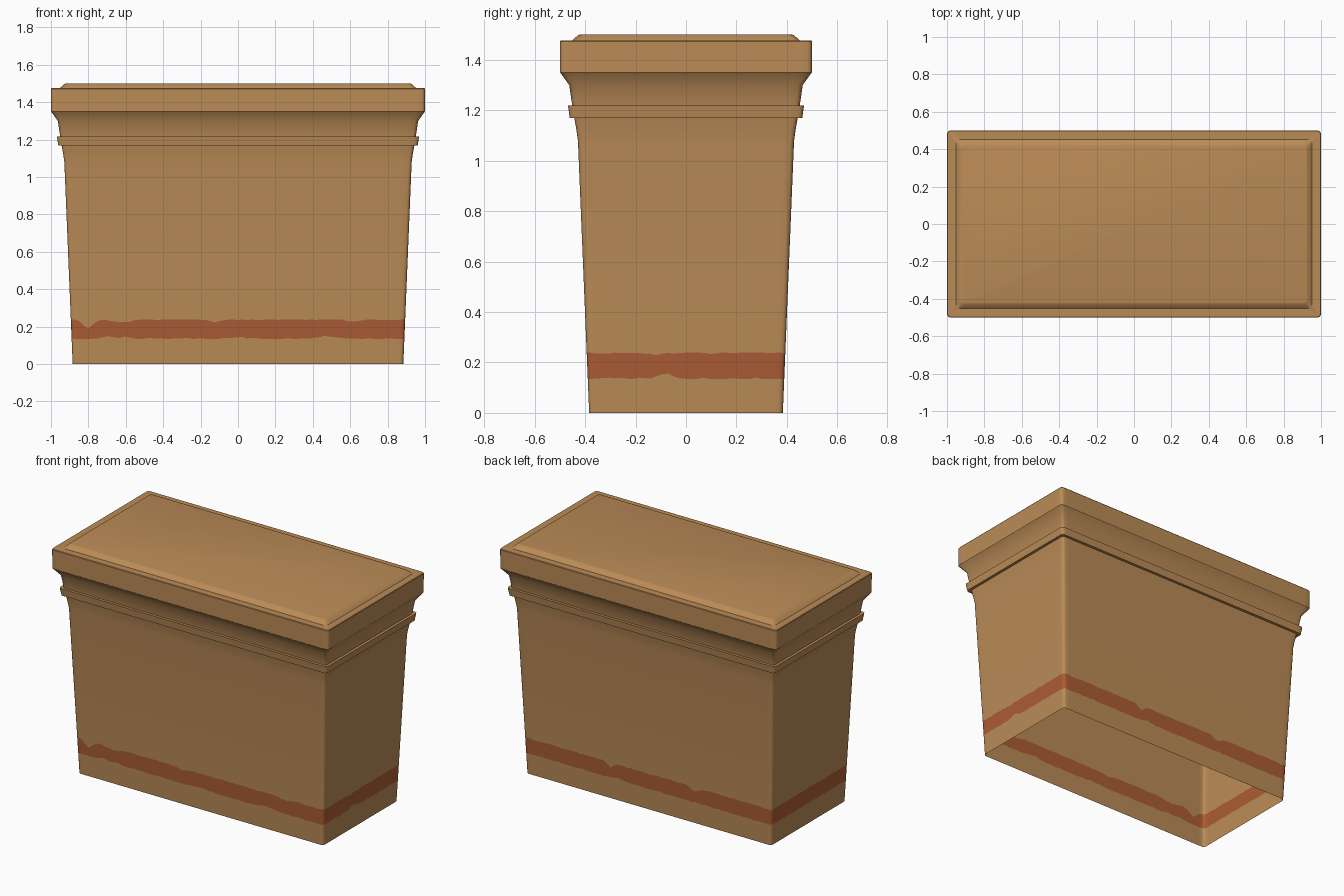
import bpy, bmesh, math, random
from mathutils import Vector

if "Cube" in bpy.data.objects:
    bpy.data.objects.remove(bpy.data.objects["Cube"])

random.seed(4)

def material(name, rgb):
    m = bpy.data.materials.new(name)
    m.diffuse_color = (*rgb, 1)
    m.use_nodes = True
    m.node_tree.nodes["Principled BSDF"].inputs["Base Color"].default_value = m.diffuse_color
    return m

clay = material("tan_clay", (0.50, 0.262, 0.095))
rust = material("rust_paint", (0.41, 0.108, 0.036))

R = 0.018  # corner radius

def outline(nx=72, ny=32):
    """Points round the rounded rectangle: (side, fraction along) or corner angle."""
    pts = []
    for side in range(4):
        n = nx if side % 2 == 0 else ny
        pts += [("side", side, i / n) for i in range(1, n)]
        pts += [("corner", side, a / 3 * math.pi / 2) for a in range(4)]
    return pts

PTS = outline()

def place(p, h):
    """x, y of an outline point for a ring whose half depth is h."""
    kind, side, t = p
    ix, iy = h + 0.5 - R, h - R
    cs = [(-ix, -iy), (ix, -iy), (ix, iy), (-ix, iy)]
    if kind == "side":
        a, b = Vector(cs[side]), Vector(cs[(side + 1) % 4])
        ang = (side - 1) * math.pi / 2
        q = a.lerp(b, t)
    else:
        q = Vector(cs[(side + 1) % 4])
        ang = (side - 1) * math.pi / 2 + t
    return q.x + R * math.cos(ang), q.y + R * math.sin(ang)

def build(name, rings, cap=False, painted=None):
    """Skin rings; each ring is a function of point index giving (half depth, z)."""
    bm = bmesh.new()
    loops = []
    for ring in rings:
        row = []
        for i, p in enumerate(PTS):
            h, z = ring(i)
            row.append(bm.verts.new((*place(p, h), z)))
        loops.append(row)
    n = len(PTS)
    for k, (a, b) in enumerate(zip(loops, loops[1:])):
        for i in range(n):
            j = (i + 1) % n
            f = bm.faces.new((a[i], a[j], b[j], b[i]))
            f.material_index = 1 if k == painted else 0
    if cap:
        bm.faces.new(loops[-1])
    me = bpy.data.meshes.new(name)
    bm.to_mesh(me)
    bm.free()
    me.materials.append(clay)
    me.materials.append(rust)
    ob = bpy.data.objects.new(name, me)
    bpy.context.collection.objects.link(ob)
    bpy.context.view_layer.objects.active = ob
    ob.select_set(True)
    bpy.ops.object.shade_smooth_by_angle(angle=math.radians(35))
    ob.select_set(False)

def flat(h, z):
    return lambda i: (h, z)

# Worn edges of the painted band: (side, position, width, depth)
top_chips = [(0, -0.80, 0.05, 0.045), (0, -0.62, 0.09, 0.014), (0, -0.12, 0.06, 0.01),
             (0, 0.62, 0.06, 0.012), (1, -0.12, 0.05, 0.006),
             (2, 0.27, 0.04, 0.035), (2, -0.34, 0.05, 0.028)]
low_chips = [(0, -0.70, 0.06, 0.010), (0, -0.60, 0.04, 0.012), (0, 0.0, 0.06, 0.008),
             (0, 0.48, 0.10, 0.012), (1, -0.08, 0.05, 0.020), (2, 0.22, 0.05, 0.012)]

def edge(base, sign, chips):
    zs = []
    for p in PTS:
        x, y = place(p, 0.39)
        z = base + sign * max(0, random.uniform(-0.006, 0.005))
        for side, pos, w, d in chips:
            if p[0] == "side" and p[1] == side:
                u = x if side % 2 == 0 else y
                z += sign * d * math.exp(-((u - pos) / w * 1.4) ** 2)
        zs.append(z)
    return zs

low_z, high_z = edge(0.135, 1, low_chips), edge(0.239, -1, top_chips)

def wall(z):
    return 0.384 + 0.045 * z / 1.09

# Tapered body, open underneath, with the painted band
build("body", [flat(wall(0), 0),
               lambda i: (wall(low_z[i]), low_z[i]),
               lambda i: (wall(high_z[i]), high_z[i]),
               flat(wall(0.3), 0.3), flat(wall(1.08), 1.08),
               flat(0.435, 1.125), flat(0.443, 1.17)], painted=1)

# Thin collar moulding
build("collar", [flat(0.443, 1.17), flat(0.461, 1.17),
                 flat(0.468, 1.218), flat(0.451, 1.218)])

# Flared neck and lid with a raised panel
build("lid", [flat(0.451, 1.218), flat(0.463, 1.30), flat(0.499, 1.35),
              flat(0.5, 1.472), flat(0.497, 1.476), flat(0.452, 1.476),
              flat(0.428, 1.498), flat(0.420, 1.5)], cap=True)
